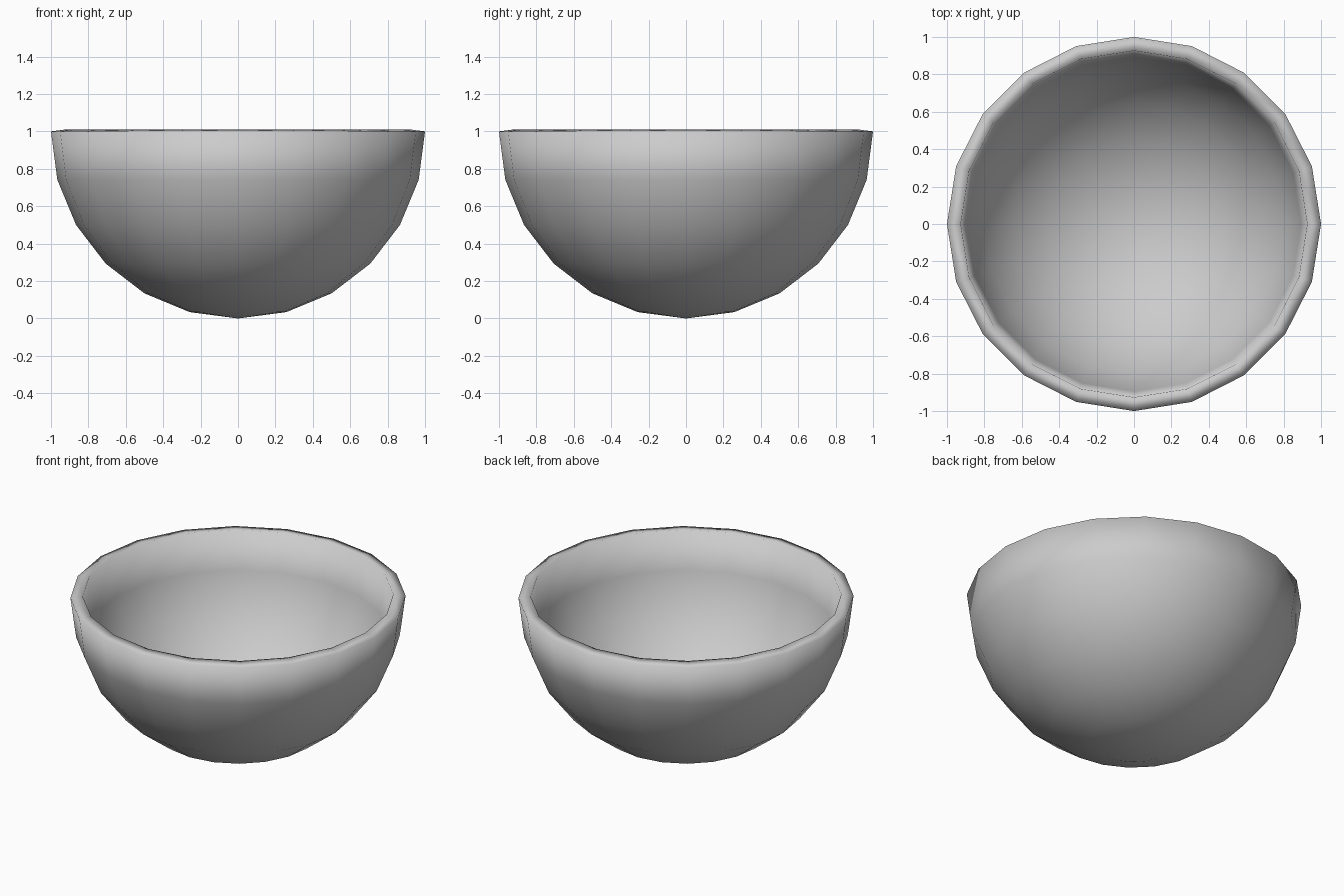
import bpy, bmesh

if "Cube" in bpy.data.objects:
    bpy.data.objects.remove(bpy.data.objects["Cube"])

# Bowl shell: lower half of a 20-sided sphere
bm = bmesh.new()
bmesh.ops.create_uvsphere(bm, u_segments=20, v_segments=12, radius=1.0)
upper = [v for v in bm.verts if v.co.z > 0.01]
bmesh.ops.delete(bm, geom=upper, context='VERTS')
bmesh.ops.translate(bm, verts=bm.verts, vec=(0, 0, 1))
for f in bm.faces:
    f.smooth = True

mesh = bpy.data.meshes.new("bowl")
bm.to_mesh(mesh)
bm.free()
bowl = bpy.data.objects.new("bowl", mesh)
bpy.context.collection.objects.link(bowl)

# Wall thickness, grown inwards, with a rim joining both skins
wall = bowl.modifiers.new("wall", 'SOLIDIFY')
wall.thickness = 0.074
wall.offset = -1
wall.use_rim = True
